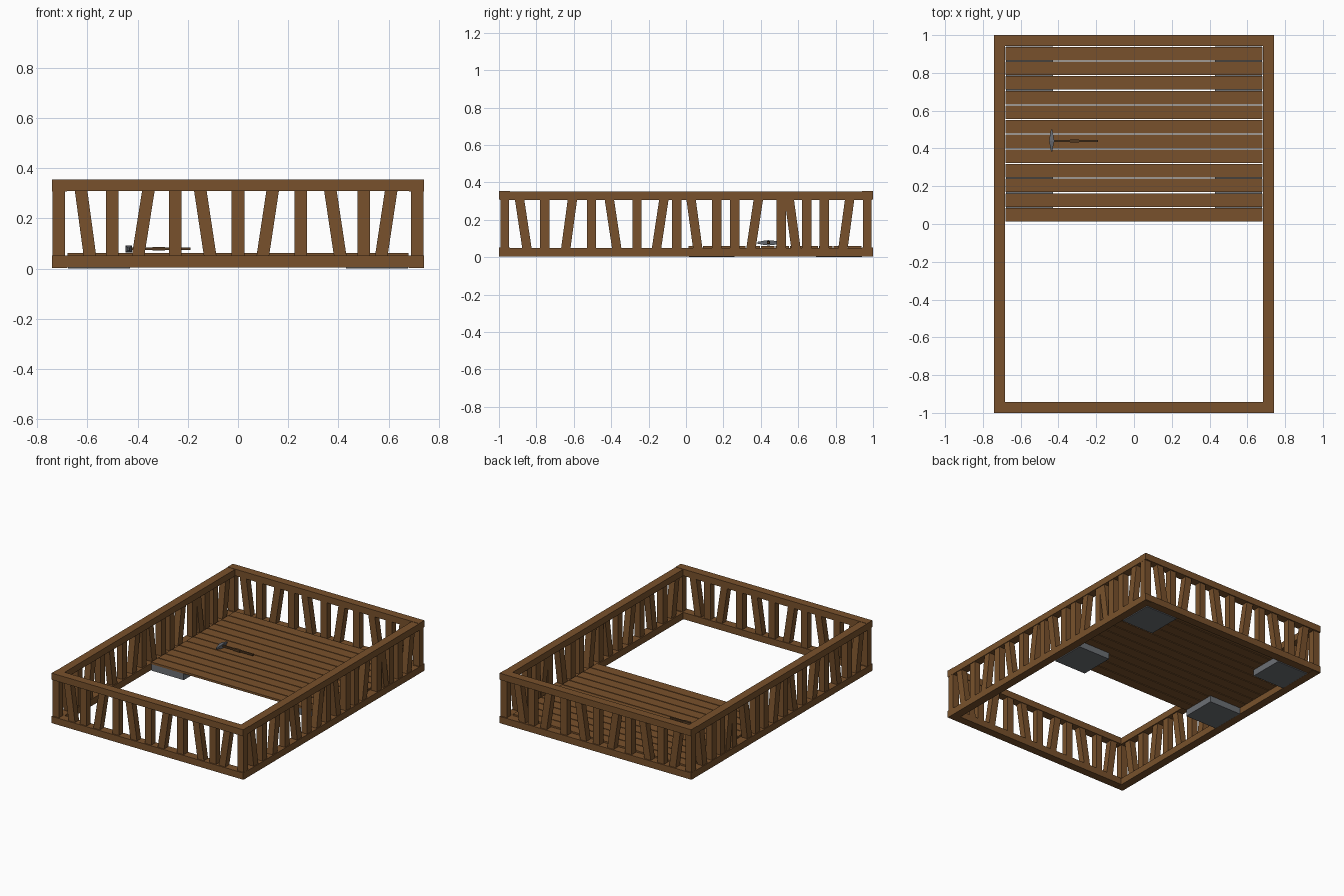
import bpy, bmesh, math
from mathutils import Vector

if "Cube" in bpy.data.objects:
    bpy.data.objects.remove(bpy.data.objects["Cube"])


def material(name, rgb):
    m = bpy.data.materials.new(name)
    m.diffuse_color = (*rgb, 1)
    m.use_nodes = True
    m.node_tree.nodes["Principled BSDF"].inputs["Base Color"].default_value = m.diffuse_color
    return m


WOOD = material("brown wood", (0.19, 0.083, 0.025))
HANDLE = material("dark wood", (0.085, 0.042, 0.016))
STONE = material("grey stone", (0.15, 0.16, 0.175))
STEEL = material("grey steel", (0.13, 0.14, 0.16))


def add_mesh(name, bm, mat):
    bmesh.ops.recalc_face_normals(bm, faces=bm.faces)
    me = bpy.data.meshes.new(name)
    bm.to_mesh(me)
    bm.free()
    me.materials.append(mat)
    ob = bpy.data.objects.new(name, me)
    bpy.context.collection.objects.link(ob)
    return ob


def box(name, lo, hi, mat, lean=(0, 0), end_scale=None):
    """Box from corner to corner; lean shifts the top one way and the bottom the other."""
    bm = bmesh.new()
    bmesh.ops.create_cube(bm, size=1)
    lo, hi = Vector(lo), Vector(hi)
    mid, size = (lo + hi) / 2, hi - lo
    for v in bm.verts:
        s = 1 if v.co.z > 0 else -1
        v.co = mid + v.co * size + Vector((lean[0] * s, lean[1] * s, 0))
    return add_mesh(name, bm, mat)


HX, HY, RAIL = 0.74, 0.995, 0.058

# Bottom and top rails
for level, z0, z1 in (("bottom", 0.003, 0.05), ("top", 0.306, 0.352)):
    for side, s in (("left", -1), ("right", 1)):
        xs = sorted((s * HX, s * (HX - RAIL)))
        box(f"{level}_rail_{side}", (xs[0], -HY, z0), (xs[1], HY, z1), WOOD)
    for side, s in (("front", -1), ("back", 1)):
        ys = sorted((s * 1.0, s * (1.0 - RAIL)))
        box(f"{level}_rail_{side}", (-HX, ys[0], z0 + 0.002), (HX, ys[1], z1 + 0.002), WOOD)

# Balusters: position along the rail and lean of the top (half offset)
END_POSTS = [(-0.714, 0), (-0.607, -0.018), (-0.5, 0), (-0.378, 0.021), (-0.25, 0),
             (-0.13, -0.02), (0, 0), (0.118, 0.02), (0.25, 0), (0.388, -0.02),
             (0.5, 0), (0.59, 0.02), (0.714, 0)]
SIDE_POSTS = [(-0.87, -0.02), (-0.755, 0), (-0.625, 0.018), (-0.505, 0),
              (-0.39, -0.02), (-0.262, 0), (-0.138, 0.02), (-0.05, 0), (0.045, -0.018),
              (0.165, 0), (0.26, 0), (0.367, 0.02), (0.51, 0), (0.57, -0.018),
              (0.645, 0), (0.74, 0), (0.857, 0.018)]
W, DEPTH, Z0, Z1 = 0.025, 0.045, 0.045, 0.31
for side, s in (("front", -1), ("back", 1)):
    ys = sorted((s * 0.992, s * (0.992 - DEPTH)))
    for i, (x, lean) in enumerate(END_POSTS):
        box(f"{side}_baluster_{i}", (x - W, ys[0], Z0), (x + W, ys[1], Z1), WOOD, (lean, 0))
for side, s in (("left", -1), ("right", 1)):
    xs = sorted((s * 0.735, s * (0.735 - DEPTH)))
    for i, (y, lean) in enumerate(SIDE_POSTS):
        box(f"{side}_baluster_{i}", (xs[0], y - W, Z0), (xs[1], y + W, Z1), WOOD, (0, lean))

# Deck planks over the back half
PITCH = 0.0776
for i in range(12):
    y = 0.013 + i * PITCH
    box(f"deck_plank_{i}", (-0.68, y, 0.046), (0.68, y + PITCH - 0.006, 0.061), WOOD)

# Footing slabs under the deck corners
for sx in (-1, 1):
    xs = sorted((sx * 0.43, sx * 0.678))
    for label, y in (("middle", 0.015), ("back", 0.695)):
        box(f"footing_{label}_{'left' if sx < 0 else 'right'}",
            (xs[0], y, 0.0), (xs[1], y + 0.245, 0.045), STONE)

# Hammer lying on the deck: handle, grip and pointed head
HAM_Y = 0.44
box("hammer_handle", (-0.43, HAM_Y - 0.006, 0.073), (-0.19, HAM_Y + 0.006, 0.084), HANDLE)
box("hammer_grip", (-0.34, HAM_Y - 0.008, 0.071), (-0.29, HAM_Y + 0.008, 0.086), HANDLE)

bm = bmesh.new()
rings = []
for dy, hw, hz in ((-0.057, 0.003, 0.005), (-0.025, 0.009, 0.011), (0, 0.013, 0.014),
                   (0.03, 0.009, 0.011), (0.06, 0.003, 0.005)):
    rings.append([bm.verts.new((-0.436 + a * hw, HAM_Y + dy, 0.077 + b * hz))
                  for a, b in ((-1, -1), (1, -1), (1, 1), (-1, 1))])
for a, b in zip(rings, rings[1:]):
    for k in range(4):
        bm.faces.new((a[k], a[(k + 1) % 4], b[(k + 1) % 4], b[k]))
bm.faces.new(rings[0])
bm.faces.new(rings[-1])
add_mesh("hammer_head", bm, STEEL)
